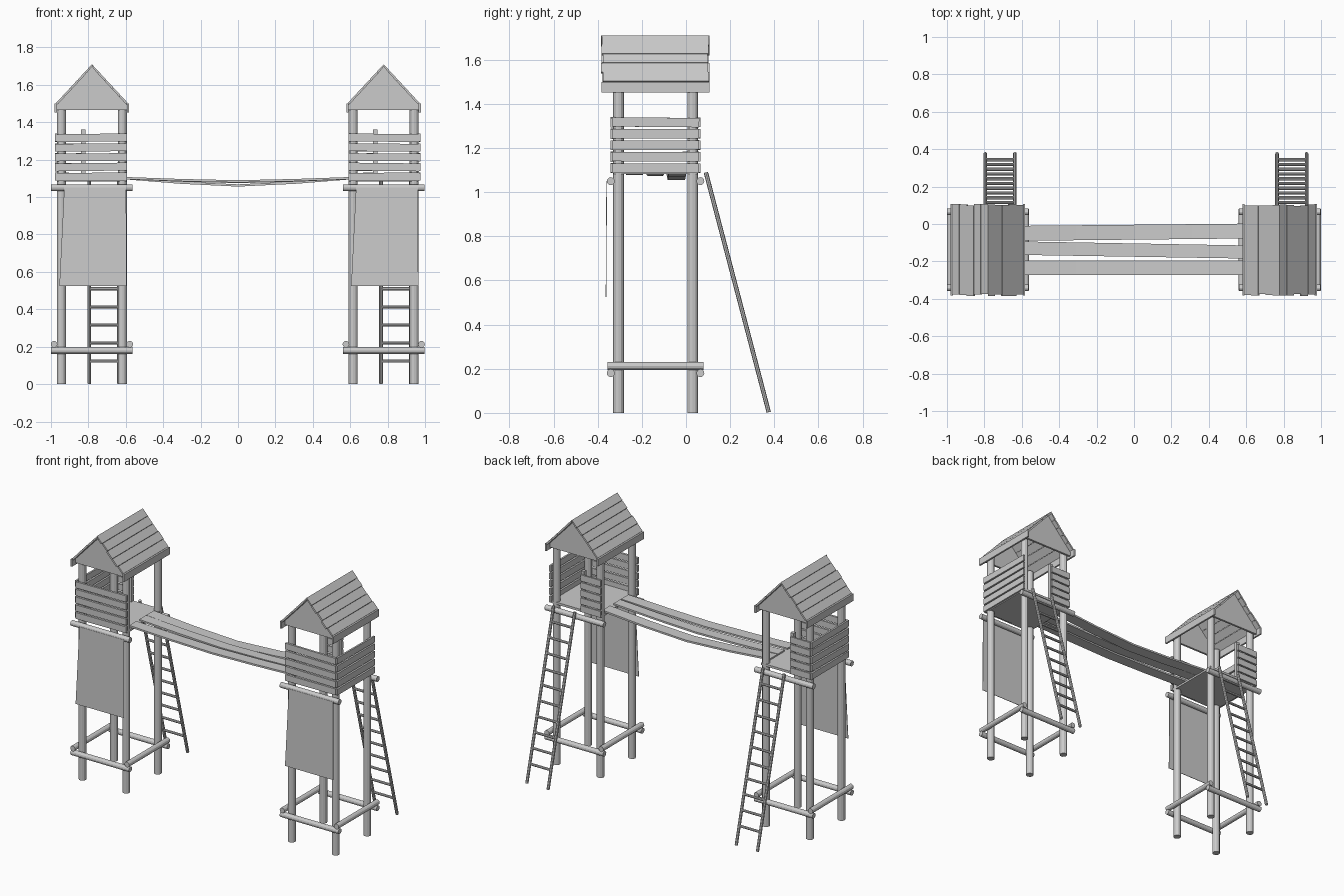
import bpy, math, random
from mathutils import Vector, Matrix

if "Cube" in bpy.data.objects:
    bpy.data.objects.remove(bpy.data.objects["Cube"])

random.seed(4)


def mesh_obj(name, verts, faces):
    me = bpy.data.meshes.new(name)
    me.from_pydata([tuple(v) for v in verts], [], faces)
    ob = bpy.data.objects.new(name, me)
    bpy.context.collection.objects.link(ob)
    return ob


def prism(name, a, b, offset):
    """Closed solid between polygon a and the same polygon moved by offset."""
    n = len(a)
    verts = [Vector(p) for p in a] + [Vector(p) + Vector(offset) for p in a]
    faces = [tuple(range(n))[::-1], tuple(range(n, 2 * n))]
    faces += [(i, (i + 1) % n, (i + 1) % n + n, i + n) for i in range(n)]
    ob = mesh_obj(name, verts, faces)
    bpy.context.view_layer.objects.active = ob
    return ob


def box(name, lo, hi, axis=None, angle=0.0):
    """Axis-aligned board, optionally turned about its own centre."""
    lo, hi = Vector(lo), Vector(hi)
    c, h = (lo + hi) / 2, (hi - lo) / 2
    rot = Matrix.Rotation(angle, 3, axis) if axis else Matrix.Identity(3)
    verts = [c + rot @ Vector((sx * h.x, sy * h.y, sz * h.z))
             for sz in (-1, 1) for sx, sy in ((-1, -1), (1, -1), (1, 1), (-1, 1))]
    return mesh_obj(name, verts, [(3, 2, 1, 0), (4, 5, 6, 7), (0, 1, 5, 4),
                                  (1, 2, 6, 5), (2, 3, 7, 6), (3, 0, 4, 7)])


def pole(name, p, q, r, sides=12):
    p, q = Vector(p), Vector(q)
    rot = (q - p).to_track_quat('Z', 'Y')
    ring = [rot @ Vector((r * math.cos(t), r * math.sin(t), 0))
            for t in (2 * math.pi * i / sides for i in range(sides))]
    return prism(name, [p + v for v in ring], None, q - p)


YF, YB = -0.306, 0.030          # post rows
YM = (YF + YB) / 2
PX, PR = 0.163, 0.024           # post half spacing, radius


def slats(name, make):
    """Five stacked railing boards with slight hand-made tilt."""
    for i in range(5):
        z = 1.088 + i * 0.052
        make(f"{name}_{i + 1}", z, z + 0.042, math.radians(random.uniform(-0.8, 0.8)))


def tower(tag, cx, wall_side):
    # posts
    for sx in (-1, 1):
        for y in (YF, YB):
            pole(f"{tag}_post", (cx + sx * PX, y, 0), (cx + sx * PX, y, 1.50), PR)
    # lashed round beams
    for y in (-0.341, 0.065):
        for z in (0.18, 1.05):
            pole(f"{tag}_cross_beam", (cx - 0.218, y, z), (cx + 0.218, y, z), 0.018)
    for sx in (-1, 1):
        pole(f"{tag}_side_beam", (cx + sx * 0.202, -0.355, 0.213),
             (cx + sx * 0.202, 0.080, 0.213), 0.018)
    # platform
    box(f"{tag}_platform", (cx - 0.185, -0.328, 1.083), (cx + 0.185, 0.053, 1.098))

    # railings: front, outer side, short piece next to the ladder
    slats(f"{tag}_front_rail", lambda n, a, b, t: box(
        n, (cx - 0.188, -0.343, a), (cx + 0.188, -0.329, b), 'Y', t))
    x0 = cx + wall_side * (PX + PR + 0.005)
    slats(f"{tag}_side_rail", lambda n, a, b, t: box(
        n, (x0 - 0.006, -0.336, a), (x0 + 0.006, 0.060, b), 'X', t))
    slats(f"{tag}_back_rail", lambda n, a, b, t: box(
        n, (cx - 0.188, 0.053, a), (cx - 0.038, 0.065, b), 'Y', t))
    box(f"{tag}_back_rail_post", (cx - 0.058, 0.030, 1.09), (cx - 0.034, 0.053, 1.36))

    # hanging cloth on the front
    prism(f"{tag}_hanging_cloth",
          [(cx - 0.148, -0.361, 1.05), (cx + 0.183, -0.361, 1.05),
           (cx + 0.185, -0.364, 0.525), (cx - 0.174, -0.364, 0.525)], None, (0, 0.003, 0))

    # gables
    outline = [(-0.187, 1.465), (0.187, 1.465), (0.187, 1.495), (0, 1.698), (-0.187, 1.495)]
    for y in (-0.346, 0.056):
        prism(f"{tag}_gable", [(cx + x, y, z) for x, z in outline], None, (0, 0.014, 0))

    # roof boards, ridge to eaves, plus upright eave board
    top, low = Vector((0, 0, 1.71)), Vector((0.192, 0, 1.503))
    for sx in (-1, 1):
        for i in range(5):
            a, b = top.lerp(low, i / 5), top.lerp(low, (i + 0.97) / 5)
            down = Vector((-0.008, 0, -0.0085))
            y0 = -0.380 + random.uniform(-0.006, 0.006)
            y1 = 0.102 + random.uniform(-0.006, 0.006)
            pts = [a, b, b + down, a + (down if i else Vector((0, 0, -0.0125)))]
            prism(f"{tag}_roof_board", [(cx + sx * p.x, y0, p.z) for p in pts],
                  None, (0, y1 - y0, 0))
        xe = cx + sx * 0.193
        box(f"{tag}_eave_board", (xe - 0.006, -0.382, 1.452), (xe + 0.006, 0.106, 1.500))

    # leaning ladder
    foot, head = Vector((0, 0.375, 0.003)), Vector((0, 0.090, 1.09))
    xs = (cx - 0.014, cx + 0.144)
    for x in xs:
        off = Vector((x, 0, 0))
        pole(f"{tag}_ladder_rail", foot + off, head + off, 0.010, 8)
    for i in range(10):
        p = foot.lerp(head, (0.12 + 0.097 * i) / 1.09)
        pole(f"{tag}_ladder_rung", (xs[0], p.y, p.z), (xs[1], p.y, p.z), 0.0085, 8)


tower("left_tower", -0.781, -1)
tower("right_tower", 0.779, 1)

# sagging bridge planks: (left y range, right y range, sag)
planks = [((-0.090, -0.010), (-0.077, 0.002), 0.040),
          ((-0.165, -0.093), (-0.185, -0.115), 0.022),
          ((-0.272, -0.195), (-0.272, -0.195), 0.018)]
for k, (l, r, sag) in enumerate(planks):
    verts, faces, n = [], [], 4
    for i in range(n + 1):
        t = i / n
        x = -0.62 + 1.24 * t
        z = 1.108 - sag * (1 - abs(2 * t - 1) ** 1.4)
        ya, yb = l[0] + (r[0] - l[0]) * t, l[1] + (r[1] - l[1]) * t
        verts += [(x, ya, z - 0.012), (x, yb, z - 0.012), (x, yb, z), (x, ya, z)]
    for i in range(n):
        a, b = 4 * i, 4 * i + 4
        faces += [(a + j, a + (j + 1) % 4, b + (j + 1) % 4, b + j) for j in range(4)]
    faces += [(3, 2, 1, 0), (4 * n, 4 * n + 1, 4 * n + 2, 4 * n + 3)]
    mesh_obj(f"bridge_plank_{k + 1}", verts, faces)

# make all normals face outward
import bmesh
for ob in bpy.data.objects:
    bm = bmesh.new()
    bm.from_mesh(ob.data)
    bmesh.ops.recalc_face_normals(bm, faces=bm.faces)
    bm.to_mesh(ob.data)
    bm.free()
